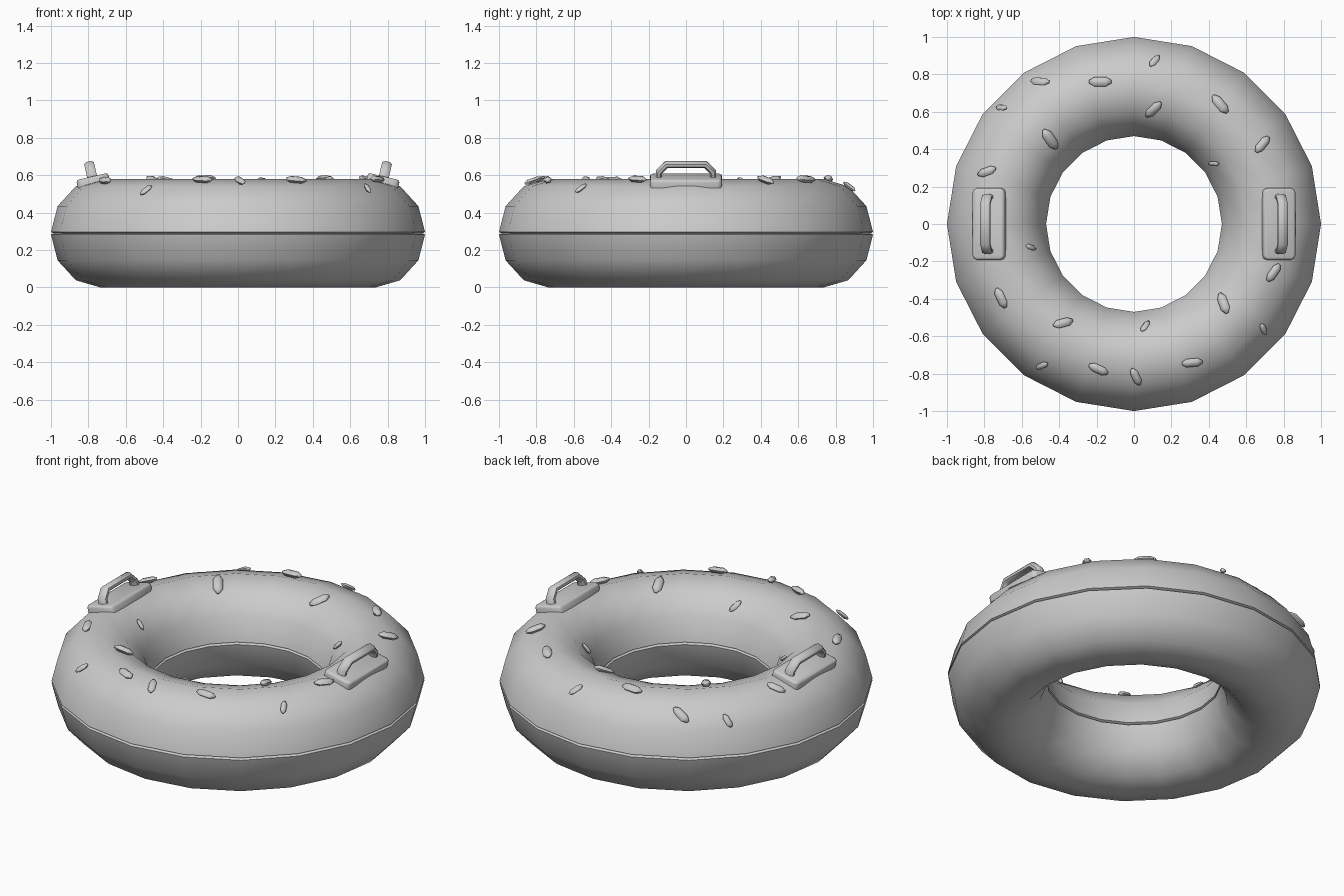
import bpy, bmesh, math
from mathutils import Vector, Matrix

if "Cube" in bpy.data.objects:
    bpy.data.objects.remove(bpy.data.objects["Cube"])

R, A, B, ZC = 0.735, 0.265, 0.29, 0.29   # ring radius, section half width/height, centre height
TAU = 2 * math.pi

grey = bpy.data.materials.new("light_grey")
grey.diffuse_color = (0.6, 0.6, 0.6, 1)
grey.use_nodes = True
grey.node_tree.nodes["Principled BSDF"].inputs["Base Color"].default_value = grey.diffuse_color


def finish(name, bm, angle, matrix=None):
    bmesh.ops.recalc_face_normals(bm, faces=bm.faces[:])
    me = bpy.data.meshes.new(name)
    bm.to_mesh(me)
    bm.free()
    ob = bpy.data.objects.new(name, me)
    bpy.context.collection.objects.link(ob)
    me.materials.append(grey)
    if matrix is not None:
        ob.matrix_world = matrix
    bpy.ops.object.select_all(action='DESELECT')
    ob.select_set(True)
    bpy.context.view_layer.objects.active = ob
    bpy.ops.object.shade_smooth_by_angle(angle=math.radians(angle))
    return ob


def skin(bm, rings, closed=False):
    """Bridge rings of points; cap the ends unless closed."""
    vs = [[bm.verts.new(p) for p in r] for r in rings]
    n = len(vs[0])
    for i in range(len(vs) if closed else len(vs) - 1):
        a, b = vs[i], vs[(i + 1) % len(vs)]
        for j in range(n):
            k = (j + 1) % n
            bm.faces.new((a[j], a[k], b[k], b[j]))
    if not closed:
        bm.faces.new(vs[0])
        bm.faces.new(vs[-1])


# Inflatable ring: 12-sided section with a small seam groove outside and inside
section = []
for i in range(12):
    t = TAU * i / 12
    r, z = R + A * math.cos(t), ZC + B * math.sin(t)
    if i in (0, 6):
        s = 1 if i == 0 else -1
        section += [(r, z - 0.007 * s), (r - 0.015 * s, z), (r, z + 0.007 * s)]
    else:
        section.append((r, z))
bm = bmesh.new()
skin(bm, [[(r * math.cos(TAU * k / 20), r * math.sin(TAU * k / 20), z) for r, z in section]
          for k in range(20)], closed=True)
finish("swim_ring", bm, 40)

# Sprinkles: x, y, heading in degrees, length
sprinkles = [
    (0.11, 0.87, 50, .085), (-0.18, 0.76, 0, .12), (-0.50, 0.76, -5, .11),
    (-0.705, 0.62, -5, .08), (-0.45, 0.455, -55, .13), (0.105, 0.615, 45, .115),
    (0.46, 0.64, -50, .12), (0.685, 0.425, 50, .11), (0.43, 0.325, 0, .07),
    (-0.785, 0.28, 20, .105), (-0.555, -0.125, -20, .065), (-0.71, -0.395, -65, .115),
    (-0.38, -0.53, 15, .11), (0.06, -0.55, 55, .08), (0.48, -0.425, -70, .12),
    (0.745, -0.26, 55, .11), (0.69, -0.56, -65, .075), (0.31, -0.74, 5, .11),
    (0.01, -0.815, -65, .10), (-0.19, -0.775, -25, .11), (-0.49, -0.755, 25, .08)]
for n, (x, y, deg, length) in enumerate(sprinkles):
    rad = math.hypot(x, y)
    c = max(-0.97, min(0.97, (rad - R) / A))
    s = math.sqrt(1 - c * c)
    out = Vector((x / rad, y / rad, 0))
    normal = (out * (c / A) + Vector((0, 0, s / B))).normalized()
    h = math.radians(deg)
    along = Vector((math.cos(h), math.sin(h), 0))
    along.z = -(along.x * normal.x + along.y * normal.y) / normal.z
    along.normalize()
    side = normal.cross(along)
    pos = Vector((x, y, ZC + B * s)) + normal * 0.006
    m = Matrix((along, side, normal)).transposed().to_4x4()
    m.translation = pos
    bm = bmesh.new()
    w = length * 0.21
    skin(bm, [[(u * length, f * w * math.cos(TAU * k / 6), f * w * 0.75 * math.sin(TAU * k / 6))
               for k in range(6)]
              for u, f in ((-.5, .35), (-.27, 1), (.27, 1), (.5, .35))])
    finish(f"sprinkle_{n + 1}", bm, 65, m)

# Handles: bevelled base pad and a bent grip, leaning outward with the ring surface
path = [Vector(p) for p in ((-.145, .0), (-.145, .048), (-.105, .09),
                            (.105, .09), (.145, .048), (.145, .0))]
for sx, label in ((-1, "left"), (1, "right")):
    m = Matrix.Translation((sx * 0.775, 0, 0.57)) @ Matrix.Rotation(sx * math.radians(13), 4, 'Y')

    bm = bmesh.new()
    bmesh.ops.create_cube(bm, size=1, matrix=Matrix.Translation((0, 0, 0.002)) @
                          Matrix.Diagonal((0.175, 0.385, 0.044, 1)))
    upright = [e for e in bm.edges if abs(e.verts[0].co.z - e.verts[1].co.z) > 0.01]
    bmesh.ops.bevel(bm, geom=upright, offset=0.025, segments=2, profile=0.5, affect='EDGES')
    rim = [e for e in bm.edges if all(v.co.z > 0.02 for v in e.verts)]
    bmesh.ops.bevel(bm, geom=rim, offset=0.013, segments=2, profile=0.5, affect='EDGES')
    finish(f"{label}_handle_base", bm, 50, m)

    bm = bmesh.new()
    rings = []
    for i, p in enumerate(path):
        d0 = (p - path[i - 1]).normalized() if i else (path[1] - p).normalized()
        d1 = (path[i + 1] - p).normalized() if i < len(path) - 1 else d0
        d = (d0 + d1).normalized()
        nrm = Vector((-d.y, d.x)) / max(0.5, d.dot(d0))
        ring = []
        for k in range(8):
            a = TAU * (k + 0.5) / 8
            q = p + nrm * (0.018 * math.sin(a))
            ring.append((0.029 * math.cos(a), q.x, q.y))
        rings.append(ring)
    skin(bm, rings)
    finish(f"{label}_handle_grip", bm, 55, m)
